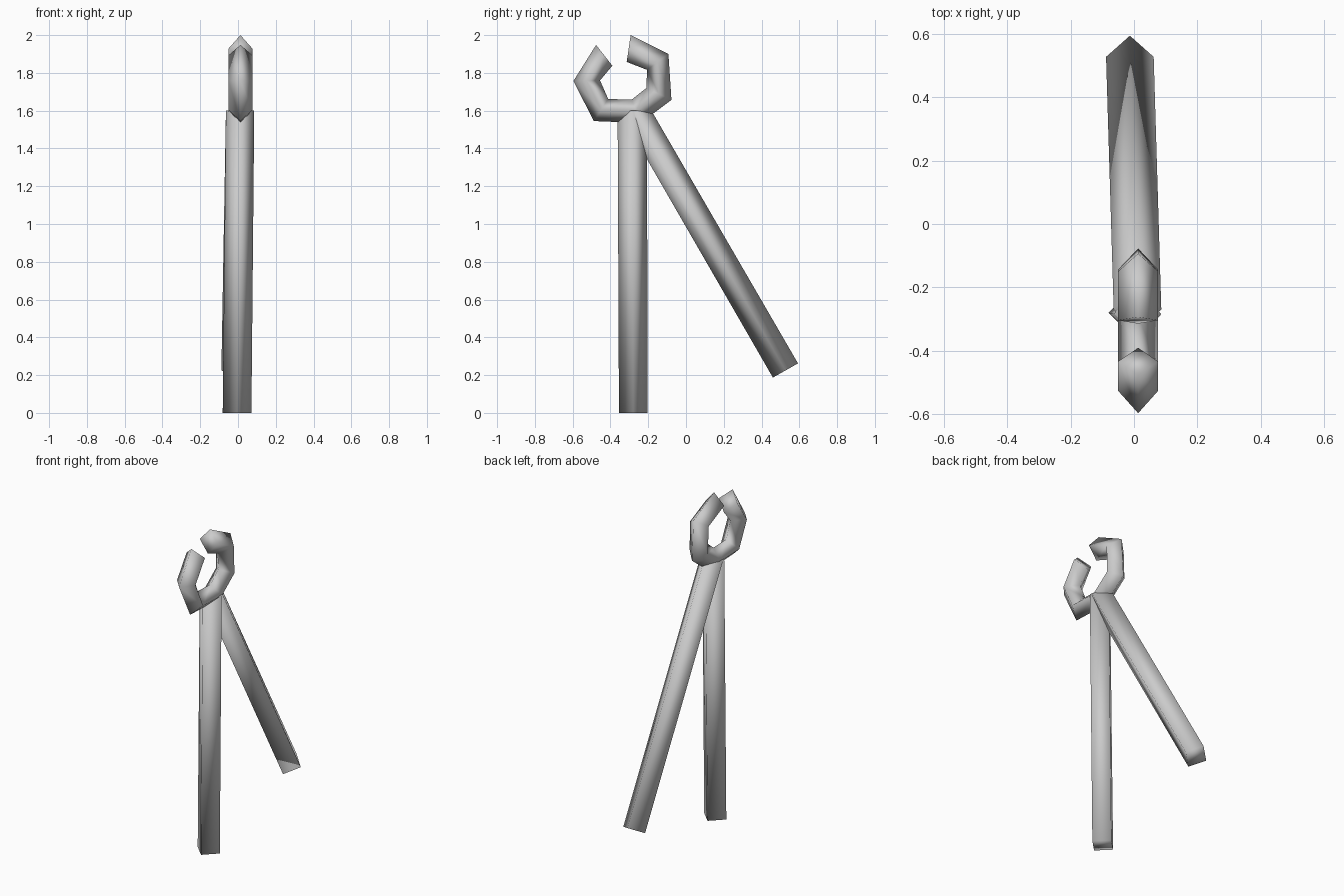
import bpy
import bmesh

if "Cube" in bpy.data.objects:
    bpy.data.objects.remove(bpy.data.objects["Cube"])


def diamond_tube(name, sections):
    """Four-sided tube; each section is ((y, z) edge A, (y, z) edge B, centre x, half width)."""
    bm = bmesh.new()
    rings = []
    for (ya, za), (yb, zb), cx, hw in sections:
        ym, zm = (ya + yb) / 2, (za + zb) / 2
        rings.append([bm.verts.new(p) for p in (
            (cx, ya, za), (cx + hw, ym, zm), (cx, yb, zb), (cx - hw, ym, zm))])
    for r0, r1 in zip(rings, rings[1:]):
        for i in range(4):
            j = (i + 1) % 4
            bm.faces.new((r0[i], r0[j], r1[j], r1[i]))
    bm.faces.new(rings[0])
    bm.faces.new(rings[-1])
    bmesh.ops.recalc_face_normals(bm, faces=bm.faces)
    for f in bm.faces:
        f.smooth = True
    mesh = bpy.data.meshes.new(name)
    bm.to_mesh(mesh)
    bm.free()
    obj = bpy.data.objects.new(name, mesh)
    bpy.context.collection.objects.link(obj)
    return obj


# Upright handle
diamond_tube("upright_handle", [
    ((-0.355, 0.0), (-0.204, 0.0), -0.005, 0.076),
    ((-0.362, 1.6), (-0.206, 1.6), 0.011, 0.075)])

# Slanted handle, cut level at the pivot
diamond_tube("slanted_handle", [
    ((0.46, 0.187), (0.593, 0.262), -0.013, 0.075),
    ((-0.355, 1.6), (-0.183, 1.6), 0.011, 0.075)])

# Open ring of jaws: (outer, inner) corners at each bend
jaw_bends = [
    ((-0.476, 1.948), (-0.39, 1.838)),
    ((-0.596, 1.757), (-0.455, 1.76)),
    ((-0.488, 1.545), (-0.412, 1.662)),
    ((-0.24, 1.535), (-0.288, 1.658)),
    ((-0.077, 1.657), (-0.21, 1.72)),
    ((-0.093, 1.90), (-0.206, 1.816)),
    ((-0.293, 2.0), (-0.314, 1.858)),
]
diamond_tube("jaws", [(o, i, 0.013, 0.063) for o, i in jaw_bends])
